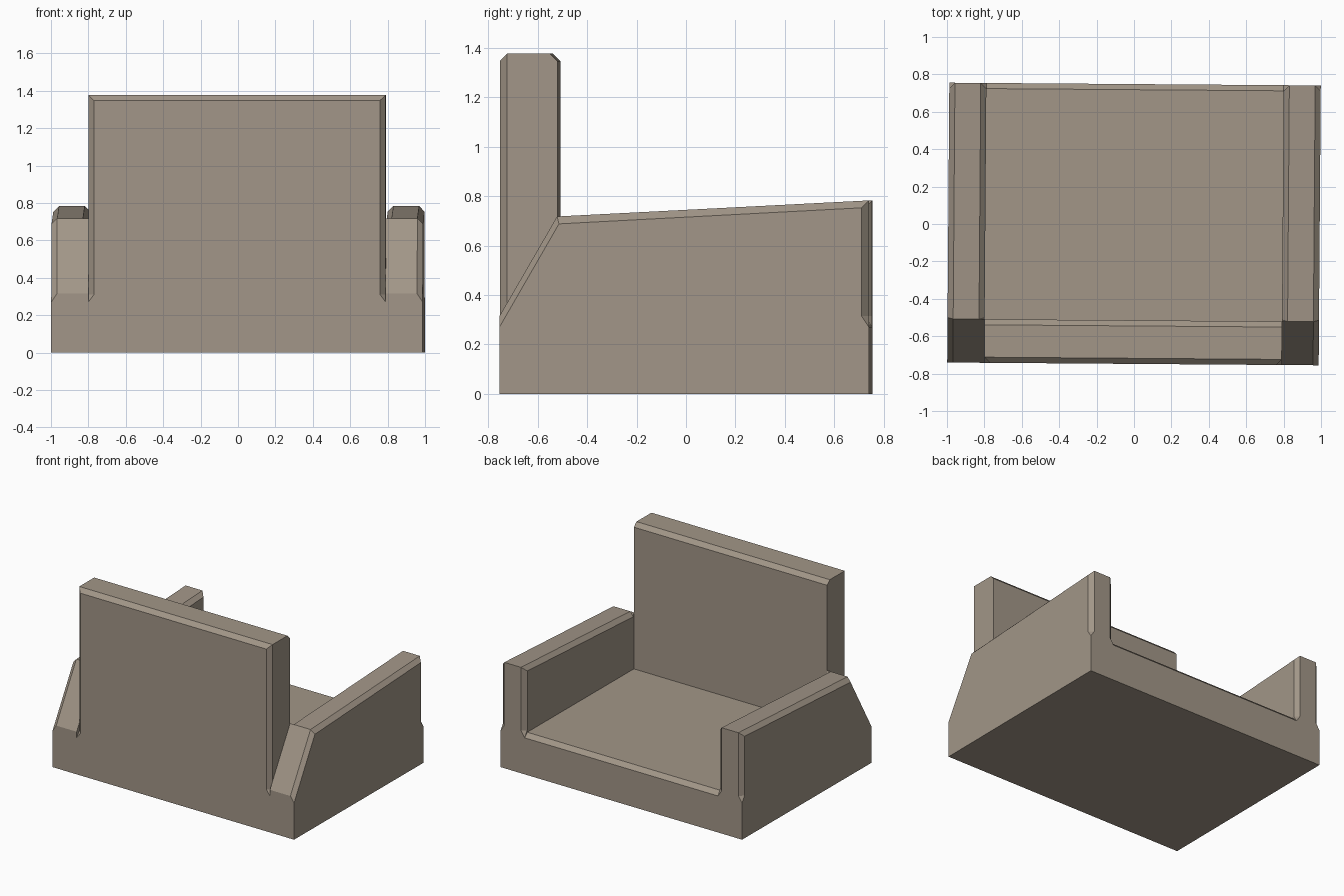
import bpy, bmesh, math

if "Cube" in bpy.data.objects:
    bpy.data.objects.remove(bpy.data.objects["Cube"])

W, D = 0.993, 0.748      # half width, half depth
IN, C = 0.795, 0.03      # inner arm position, chamfer size
SEAT, TOP, BACK = 0.30, 1.378, -0.515
TURN = -0.0075           # the model sits very slightly turned

mat = bpy.data.materials.new("taupe fabric")
mat.diffuse_color = (0.36, 0.305, 0.245, 1)
mat.use_nodes = True
mat.node_tree.nodes["Principled BSDF"].inputs["Base Color"].default_value = mat.diffuse_color


def make(name, faces):
    """Build an object from faces given as lists of points."""
    bm = bmesh.new()
    for pts in faces:
        bm.faces.new([bm.verts.new(p) for p in pts])
    bmesh.ops.remove_doubles(bm, verts=bm.verts, dist=0.0005)
    bmesh.ops.dissolve_degenerate(bm, edges=bm.edges, dist=0.0001)
    bmesh.ops.recalc_face_normals(bm, faces=bm.faces)
    me = bpy.data.meshes.new(name)
    bm.to_mesh(me)
    bm.free()
    me.materials.append(mat)
    ob = bpy.data.objects.new(name, me)
    ob.rotation_euler.z = TURN
    bpy.context.collection.objects.link(ob)
    return ob


# seat and backrest: one side profile (half width, y, z) swept across
prof = [(IN, -D, 0), (IN, D, 0), (IN, D, SEAT - C), (IN, D - C, SEAT),
        (IN, BACK, SEAT), (IN, BACK, TOP - C), (IN, BACK - C, TOP),
        (IN, -D + C, TOP), (IN - C, -D, TOP - C), (IN - C, -D, SEAT + 0.01),
        (IN, -D, SEAT - C)]
notch = (IN, -D + C, SEAT + 0.01)


def flip(p):
    return (-p[0], p[1], p[2])


faces = []
for a, b in zip(prof, prof[1:] + prof[:1]):
    faces.append([a, b, flip(b), flip(a)])
# side caps plus the chamfer down the rear corners
caps = [prof[:8] + [notch, prof[10]],
        [prof[7], prof[8], prof[9], notch],
        [prof[9], prof[10], notch]]
for cap in caps:
    faces.append(cap)
    faces.append([flip(p) for p in cap])
make("seat_and_backrest", faces)

# arms: chamfered cross-sections following the arm outline from front to rear
# (y, z of crest), (y, z of chamfer foot), inner chamfer on or off
stations = [((D, SEAT - C), (D, SEAT - C), None),
            ((D, SEAT + 0.015), (D - C, SEAT + 0.015), True),
            ((D, 0.783), (D - C, 0.753), True),
            ((BACK, 0.718), (BACK + 0.008, 0.688), True),
            ((BACK, 0.718), (BACK + 0.008, 0.688), False),
            ((-D, SEAT + 0.015), (-D, SEAT - C), False)]


def section(crest, foot, inner):
    co = 0 if inner is None else C
    ci = C if inner else 0
    low = foot if inner is not False else crest
    return [(W, *foot), (W - co, *crest), (IN + ci, *crest), (IN, *low)]


for side, sign in (("right", 1), ("left", -1)):
    secs = [section(*s) for s in stations]
    faces = []
    for a, b in zip(secs, secs[1:]):
        for i in range(3):
            quad = []
            for p in (a[i], a[i + 1], b[i + 1], b[i]):
                if p not in quad:
                    quad.append(p)
            if len(quad) > 2:
                faces.append(quad)
    rear = secs[-1]
    faces.append([rear[0], rear[1], rear[2], (IN, -D, SEAT - C)])
    # outer and inner walls, front, rear and underside
    for x, i in ((W, 0), (IN, 3)):
        wall = [(x, -D, 0), (x, D, 0)]
        for s in secs:
            if s[i] not in wall:
                wall.append(s[i])
        if i == 3:
            wall.append((IN, -D, SEAT - C))
        faces.append(wall)
    for y in (-D, D):
        faces.append([(IN, y, 0), (W, y, 0), (W, y, SEAT - C), (IN, y, SEAT - C)])
    faces.append([(IN, -D, 0), (W, -D, 0), (W, D, 0), (IN, D, 0)])
    make(side + "_arm", [[(sign * x, y, z) for x, y, z in f] for f in faces])
